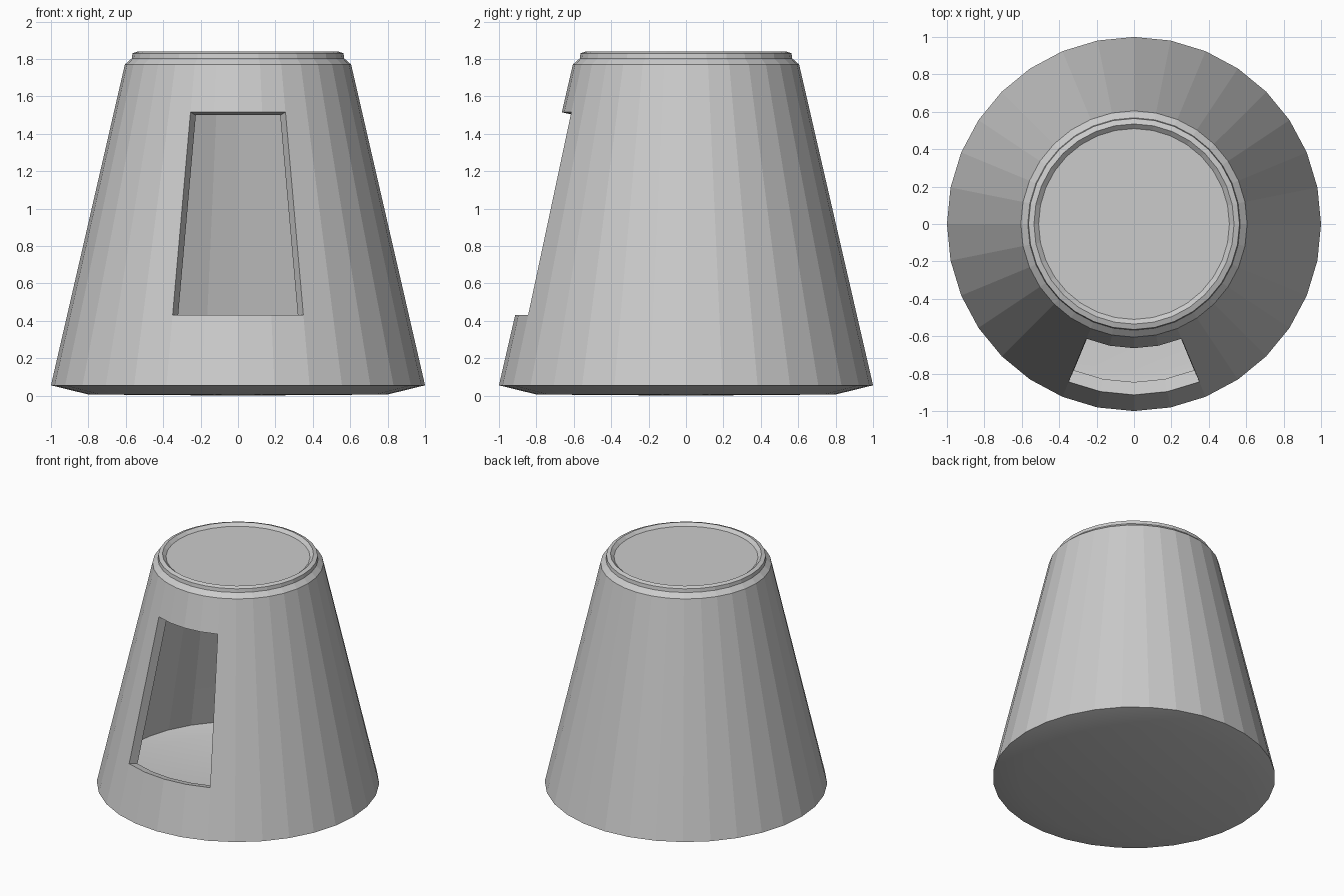
import bpy, bmesh, math

if "Cube" in bpy.data.objects:
    bpy.data.objects.remove(bpy.data.objects["Cube"])

SIDES = 32


def lathe(name, profile, is_open=None):
    """Revolve (radius, z) points into a faceted shell; is_open drops chosen faces."""
    bm = bmesh.new()
    rings = []
    for r, z in profile:
        if r == 0:
            rings.append([bm.verts.new((0, 0, z))])
        else:
            rings.append([bm.verts.new((r * math.cos(2 * math.pi * i / SIDES),
                                        r * math.sin(2 * math.pi * i / SIDES), z))
                          for i in range(SIDES)])
    for level, (a, b) in enumerate(zip(rings, rings[1:])):
        for i in range(SIDES):
            j = (i + 1) % SIDES
            if is_open and is_open(level, i):
                continue
            if len(a) == 1:
                bm.faces.new((a[0], b[j], b[i]))
            elif len(b) == 1:
                bm.faces.new((a[i], a[j], b[0]))
            else:
                bm.faces.new((a[i], a[j], b[j], b[i]))
    bm.normal_update()
    # Only the shallow dished underside is smooth
    for f in bm.faces:
        f.smooth = f.normal.z < -0.5
    mesh = bpy.data.meshes.new(name)
    bm.to_mesh(mesh)
    bm.free()
    obj = bpy.data.objects.new(name, mesh)
    bpy.context.collection.objects.link(obj)
    return obj


def wall_radius(z):
    return 1 + (0.605 - 1) * (z - 0.055) / (1.77 - 0.055)


# Hollow tapered body with a four-panel opening in the front (-y)
sill, lintel = 0.43, 1.515
front = SIDES * 3 // 4
body = lathe("tapered_body",
             [(0, 0), (0.8, 0.006), (1, 0.055),
              (wall_radius(sill), sill), (wall_radius(lintel), lintel),
              (0.605, 1.77)],
             lambda level, i: level == 3 and front - 2 <= i < front + 2)
wall = body.modifiers.new("wall_thickness", 'SOLIDIFY')
wall.thickness = 0.07
wall.offset = -1
wall.use_even_offset = True

# Lid with a stepped rim and a slightly sunken top
lathe("top_lid",
      [(0, 1.755), (0.536, 1.755), (0.605, 1.77), (0.568, 1.803), (0.564, 1.83),
       (0.535, 1.84), (0.51, 1.818), (0, 1.818)])
